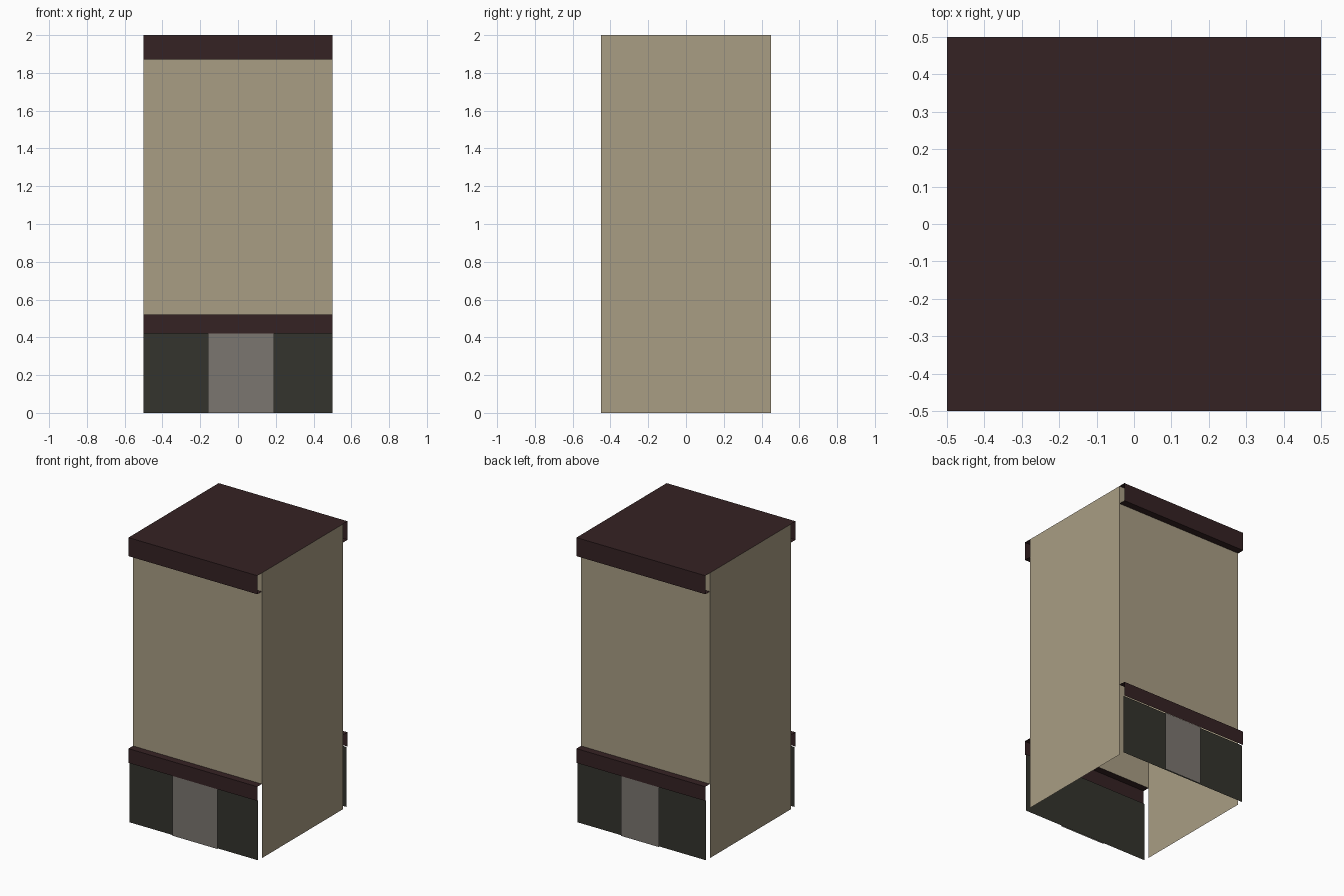
import bpy
from mathutils import Vector

cube = bpy.data.objects.get("Cube")
if cube:
    bpy.data.objects.remove(cube, do_unlink=True)


def make_material(name, rgb):
    mat = bpy.data.materials.new(name)
    mat.use_nodes = True
    mat.diffuse_color = (*rgb, 1)
    bsdf = mat.node_tree.nodes["Principled BSDF"]
    bsdf.inputs["Base Color"].default_value = (*rgb, 1)
    bsdf.inputs["Roughness"].default_value = 0.9
    return mat


BEIGE = make_material("beige wall", (0.397, 0.337, 0.231))
MAROON = make_material("dark maroon trim", (0.036, 0.016, 0.017))
CHARCOAL = make_material("charcoal shopfront", (0.034, 0.034, 0.026))
GREY = make_material("grey door", (0.198, 0.181, 0.162))

HALF = 0.5        # half width, and reach of the trim
WALL = 0.45       # wall distance from the centre
HEIGHT = 2.0
TRIM_LOW, TRIM_HIGH = 0.42, 0.52
CORNICE = 1.87


def strip(name, profile, x0, x1, side, mat):
    """Sweep an open (distance, z) profile along x on the front (-1) or back (1)."""
    verts = [(x, side * d, z) for d, z in profile for x in (x0, x1)]
    faces = []
    for i in range(len(profile) - 1):
        a = 2 * i
        face = (a, a + 1, a + 3, a + 2)
        faces.append(face if side < 0 else face[::-1])
    return add_mesh(name, verts, faces, mat)


def add_mesh(name, verts, faces, mat):
    mesh = bpy.data.meshes.new(name)
    mesh.from_pydata([Vector(v) for v in verts], [], faces)
    mesh.materials.append(mat)
    obj = bpy.data.objects.new(name, mesh)
    bpy.context.collection.objects.link(obj)
    return obj


# Side walls: plain sheets, open underneath
for name, x in (("left_wall", HALF), ("right_wall", -HALF)):
    verts = [(x, -WALL, 0), (x, WALL, 0), (x, WALL, HEIGHT), (x, -WALL, HEIGHT)]
    add_mesh(name, verts, [(0, 1, 2, 3) if x > 0 else (3, 2, 1, 0)], BEIGE)

# Flat roof reaching over both cornices
add_mesh("roof", [(-HALF, -HALF, HEIGHT), (HALF, -HALF, HEIGHT),
                  (HALF, HALF, HEIGHT), (-HALF, HALF, HEIGHT)], [(0, 1, 2, 3)], MAROON)

# Front and back: wall, cornice, ledge, shopfront and an off-centre door
for label, side, door in (("front", -1, (-0.16, 0.19)), ("back", 1, (-0.14, 0.155))):
    strip(label + "_wall", [(WALL, TRIM_HIGH), (WALL, HEIGHT)], -HALF, HALF, side, BEIGE)
    strip(label + "_cornice", [(WALL, CORNICE), (HALF, CORNICE), (HALF, HEIGHT)],
          -HALF, HALF, side, MAROON)
    strip(label + "_ledge", [(HALF, TRIM_LOW), (HALF, TRIM_HIGH), (WALL, TRIM_HIGH)],
          -HALF, HALF, side, MAROON)
    strip(label + "_shopfront", [(0.49, 0), (0.49, TRIM_LOW)], -HALF, HALF, side, CHARCOAL)
    strip(label + "_door", [(0.499, 0), (0.499, TRIM_LOW)], *door, side, GREY)
